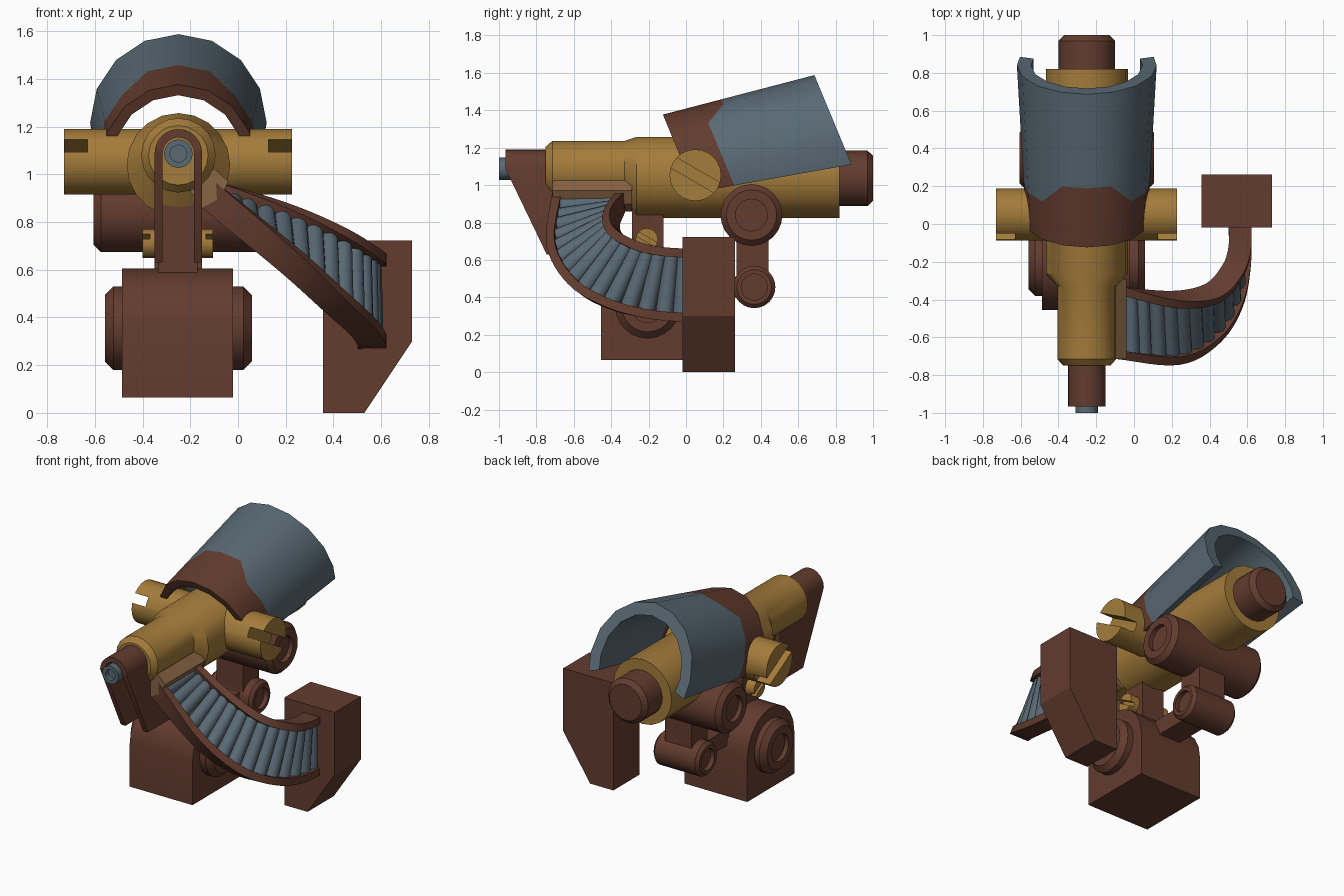
import bpy, bmesh, math
from mathutils import Vector as V
from math import sin, cos, pi, radians

if "Cube" in bpy.data.objects:
    bpy.data.objects.remove(bpy.data.objects["Cube"])

def mat(name, c):
    m = bpy.data.materials.new(name)
    m.diffuse_color = (*c, 1)
    m.use_nodes = True
    m.node_tree.nodes["Principled BSDF"].inputs["Base Color"].default_value = m.diffuse_color
    return m

GOLD = mat("gold", (.37, .20, .043))
BROWN = mat("rust brown", (.125, .045, .028))
BLUE = mat("steel blue", (.10, .142, .175))
TAN = mat("tan brown", (.25, .13, .058))
CX = -.25  # gun centre line

def finish(bm, name, m, smooth=True):
    bmesh.ops.recalc_face_normals(bm, faces=bm.faces)
    me = bpy.data.meshes.new(name)
    bm.to_mesh(me)
    bm.free()
    me.materials.append(m)
    ob = bpy.data.objects.new(name, me)
    bpy.context.collection.objects.link(ob)
    bpy.ops.object.select_all(action='DESELECT')
    ob.select_set(True)
    bpy.context.view_layer.objects.active = ob
    if smooth:
        bpy.ops.object.shade_smooth_by_angle(angle=radians(32))
    return ob

def add_loft(bm, rings):
    rows = [[bm.verts.new(p) for p in r] for r in rings]
    n = len(rows[0])
    for a, b in zip(rows, rows[1:]):
        for i in range(n):
            j = (i + 1) % n
            bm.faces.new((a[i], a[j], b[j], b[i]))
    bm.faces.new(rows[0])
    bm.faces.new(rows[-1])

def loft(name, rings, m, smooth=True):
    bm = bmesh.new()
    add_loft(bm, rings)
    return finish(bm, name, m, smooth)

def lathe(name, axis, prof, m, segs=20):
    """prof: (position, radius, c1, c2); c1,c2 = yz centre for axis x, xz for y"""
    rings = []
    for p, r, a, b in prof:
        ring = []
        for i in range(segs):
            t = 2 * pi * i / segs
            u, w = a + r * cos(t), b + r * sin(t)
            ring.append((p, u, w) if axis == 'x' else (u, p, w))
        rings.append(ring)
    return loft(name, rings, m)

def hub(name, half, r, hole, y, z, ch=.03, depth=.03):
    """cross cylinder with chamfered, recessed ends"""
    side = [(half - depth, hole), (half, hole), (half, r - ch), (half - ch, r)]
    prof = [(CX - p, q, y, z) for p, q in side] + [(CX + p, q, y, z) for p, q in reversed(side)]
    return lathe(name, 'x', prof, BROWN, 24)

def prism(name, axis, pts, lo, hi, m, smooth=False):
    put = (lambda p, d: (d, *p)) if axis == 'x' else (lambda p, d: (p[0], d, p[1]))
    return loft(name, [[put(p, d) for p in pts] for d in (lo, hi)], m, smooth)

def box(name, x0, x1, y0, y1, z0, z1, m):
    return prism(name, 'x', [(y0, z0), (y1, z0), (y1, z1), (y0, z1)], x0, x1, m)

def slot(ob, x, y, z, depth, width):
    """diagonal screwdriver slot cut in an end"""
    bpy.ops.mesh.primitive_cube_add(size=1, location=(x, y, z), rotation=(radians(-30), 0, 0))
    c = bpy.context.object
    c.scale = (depth * 2, .6, width)
    c.hide_render = True
    bpy.context.view_layer.objects.active = ob
    md = ob.modifiers.new("slot", 'BOOLEAN')
    md.operation, md.object, md.solver = 'DIFFERENCE', c, 'EXACT'
    bpy.ops.object.modifier_apply(modifier=md.name)
    bpy.data.objects.remove(c)

# main body, rear tube and nozzle
lathe("main_body", 'y', [(-.75, .125, CX, 1.08), (-.715, .156, CX, 1.08), (-.33, .156, CX, 1.08),
      (-.265, .217, CX, 1.04), (.82, .217, CX, 1.04)], GOLD)
lathe("rear_tube", 'y', [(.7, .149, CX, 1.036), (.97, .149, CX, 1.036), (1, .12, CX, 1.036)], BROWN)
lathe("nozzle", 'y', [(-.7, .06, CX, 1.087), (-1, .06, CX, 1.087), (-1, .036, CX, 1.087),
      (-.97, .036, CX, 1.087)], BLUE, 16)

# cross shaft and pivot pin with slotted ends
shaft = lathe("cross_shaft", 'x', [(-.73, .138, .05, 1.053), (.227, .138, .05, 1.053)], GOLD, 24)
for x in (-.73, .227):
    slot(shaft, x, .05, 1.053, .1, .062)
pin = lathe("pivot_pin", 'x', [(-.4, .06, -.21, .71), (-.105, .06, -.21, .71)], GOLD, 16)
for x in (-.4, -.105):
    slot(pin, x, -.21, .71, .03, .025)

# front bracket: open arch with slanted side plates
def arch_ring(x, z, xi, zi):
    f = -.965 if z > 1.08 else -.745
    return [(x, f, z), (x, -.5, z), (xi, -.5, zi), (xi, f, zi)]
path = [(-1, 0, .63)] + [(-cos(pi * i / 12), sin(pi * i / 12), 1.087) for i in range(13)] + [(1, 0, .63)]
loft("front_bracket", [arch_ring(CX + .1 * c, z + .103 * s, CX + .066 * c, z + .068 * s)
                       for c, s, z in path], BROWN)

# hood: flared half shell, brown front part and blue rear part
def hood_pt(a, f, inner):
    r = .322 + .048 * f - (.045 + .03 * f if inner else 0)
    h = r * cos(a)
    return (CX + r * sin(a), .01 + .83 * f - .415 * h, 1.055 + .163 * f + h)
def hood(name, span, m):
    rings = []
    for d in [-107, -90, -67.5, -45, -22.5, 0, 22.5, 45, 67.5, 90, 107]:
        lo, hi = span(.385 if abs(d) < 30 else .25)
        a = radians(d)
        rings.append([hood_pt(a, lo, 0), hood_pt(a, hi, 0), hood_pt(a, hi, 1), hood_pt(a, lo, 1)])
    loft(name, rings, m)
hood("hood_front", lambda k: (0, k), BROWN)
hood("hood_rear", lambda k: (k, 1), BLUE)

# cross cylinders under the body, with links
hub("upper_cylinder", .355, .165, .085, .35, .84)
hub("lower_cylinder", .17, .113, .07, .365, .455, .02)
box("cylinder_link", -.35, -.15, .27, .44, .455, .84, BROWN)
box("base_link", -.33, -.17, 0, .365, .4, .51, BROWN)

# base block with rounded top, side hubs and lug
top = [(-.205 + .25 * cos(pi * i / 10), .355 + .25 * sin(pi * i / 10)) for i in range(11)]
prism("base_block", 'x', top + [(-.455, .065), (.045, .065)], -.487, -.02, BROWN, True)
hub("base_hub", .308, .175, .09, -.205, .355, .035)
box("pivot_lug", -.335, -.17, -.29, -.12, .55, .92, BROWN)

# feed box
prism("feed_box", 'y', [(.357, 0), (.53, 0), (.73, .3), (.73, .722), (.357, .722)], -.018, .262, BROWN)

# twisting feed chute: two rails and a row of rounds
LOW = [V(p) for p in [(-.13, -.69, .92), (.21, -.70, .645), (.41, -.585, .465), (.52, -.41, .365),
                      (.56, -.2, .31), (.56, .02, .29)]]
UPP = [V(p) for p in [(-.13, -.345, .92), (.2, -.40, .815), (.41, -.37, .73), (.52, -.255, .67),
                      (.56, -.13, .645), (.56, .02, .635)]]
def spline(P, t):
    i = min(int(t), len(P) - 2)
    u = t - i
    b, c = P[i], P[i + 1]
    a = P[i - 1] if i else b * 2 - c
    d = P[i + 2] if i + 2 < len(P) else c * 2 - b
    return .5 * (2 * b + (c - a) * u + (2 * a - 5 * b + 4 * c - d) * u * u + (3 * b - a - 3 * c + d) * u ** 3)
def frame(t):
    l, u = spline(LOW, t), spline(UPP, t)
    t0, t1 = max(t - .05, 0), min(t + .05, 5)
    T = (spline(LOW, t1) + spline(UPP, t1) - spline(LOW, t0) - spline(UPP, t0)).normalized()
    W = (u - l).normalized()
    return l, u, T, W, T.cross(W).normalized()
for name, k in (("lower_rail", 0), ("upper_rail", 1)):
    rings = []
    for i in range(31):
        fr = frame(i / 6)
        p, W, N = fr[k], fr[3] * .024, fr[4] * .06
        rings.append([p - W - N, p + W - N, p + W + N, p - W + N])
    loft(name, rings, BROWN)

# rounds spaced evenly along the middle of the chute
ts = [i / 40 for i in range(201)]
mid = [(spline(LOW, t) + spline(UPP, t)) / 2 for t in ts]
dist = [0]
for a, b in zip(mid, mid[1:]):
    dist.append(dist[-1] + (b - a).length)
bm = bmesh.new()
COUNT = 15
for i in range(COUNT):
    want = dist[-1] * (i + .5) / COUNT
    l, u, T, W, N = frame(ts[next(j for j, d in enumerate(dist) if d >= want)])
    add_loft(bm, [[p + r * (T * cos(2 * pi * s / 12) + N * sin(2 * pi * s / 12)) for s in range(12)]
                  for p, r in ((l, .047), (u, .039))])
finish(bm, "rounds", BLUE)

# chute mount, tilted with the start of the chute
sec = [(-.1, 1.025), (-.04, .97), (-.075, .9), (-.15, .86), (-.2, .93)]
prism("chute_mount", 'y', sec, -.715, -.29, TAN)
